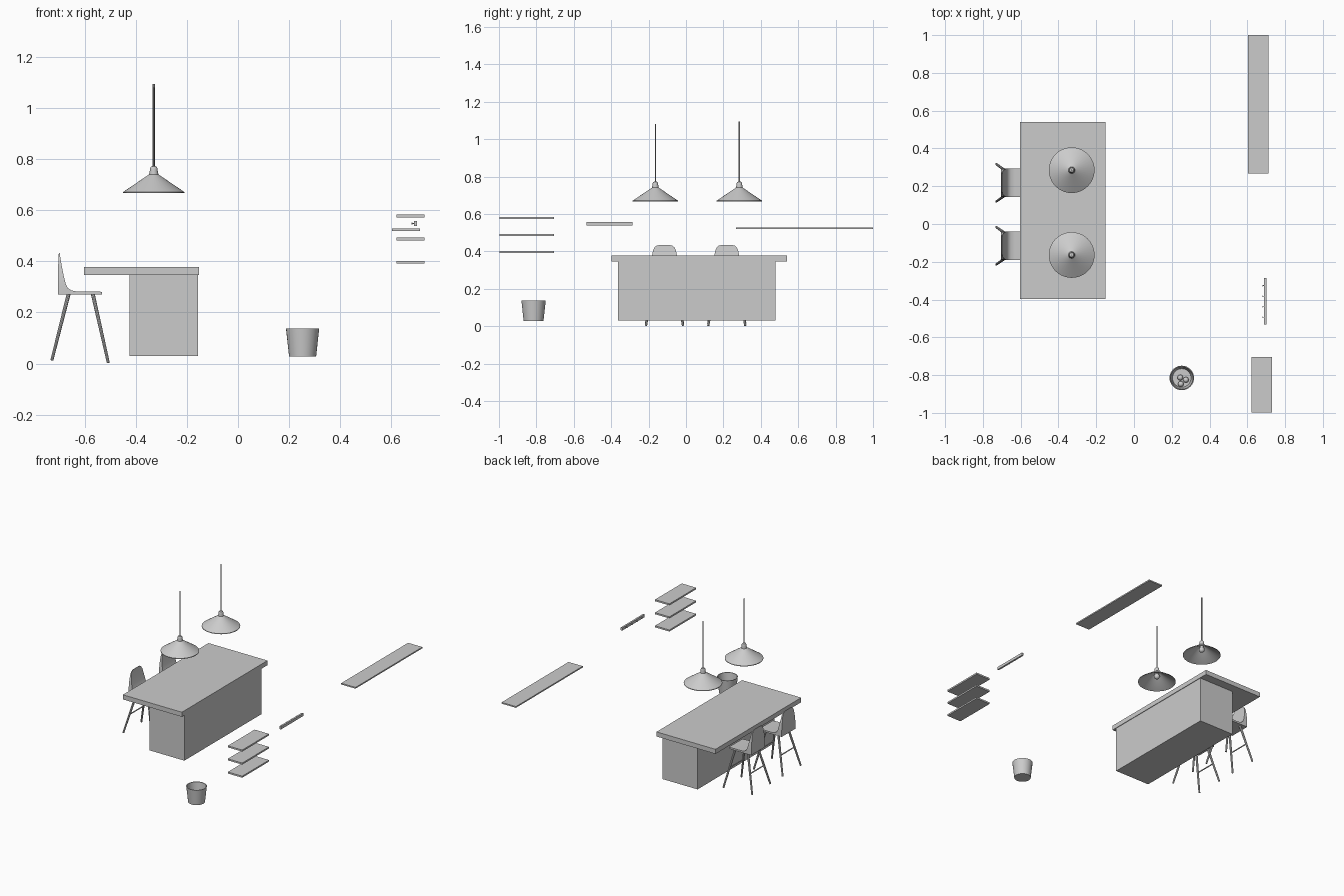
import bpy, bmesh, math
from mathutils import Vector

if "Cube" in bpy.data.objects:
    bpy.data.objects.remove(bpy.data.objects["Cube"])


def make(name, verts, faces, smooth=False):
    me = bpy.data.meshes.new(name)
    me.from_pydata(verts, [], faces)
    bm = bmesh.new()
    bm.from_mesh(me)
    bmesh.ops.recalc_face_normals(bm, faces=bm.faces)
    bm.to_mesh(me)
    bm.free()
    ob = bpy.data.objects.new(name, me)
    bpy.context.collection.objects.link(ob)
    if smooth:
        bpy.ops.object.select_all(action='DESELECT')
        ob.select_set(True)
        bpy.context.view_layer.objects.active = ob
        bpy.ops.object.shade_smooth_by_angle(angle=math.radians(35))
    return ob


def box(name, x0, x1, y0, y1, z0, z1):
    v = [(x, y, z) for x in (x0, x1) for y in (y0, y1) for z in (z0, z1)]
    f = [(0, 1, 3, 2), (4, 6, 7, 5), (0, 4, 5, 1), (2, 3, 7, 6), (0, 2, 6, 4), (1, 5, 7, 3)]
    return make(name, v, f)


def lathe(name, profile, x, y, n=32, smooth=True, loop=False):
    # revolve (radius, z) points; open ends are capped unless the profile loops
    v, f = [], []
    for r, z in profile:
        for i in range(n):
            a = 2 * math.pi * i / n
            v.append((x + r * math.cos(a), y + r * math.sin(a), z))
    m = len(profile)
    for k in range(m if loop else m - 1):
        a, b = k * n, (k + 1) % m * n
        f += [(a + i, a + (i + 1) % n, b + (i + 1) % n, b + i) for i in range(n)]
    if not loop:
        f += [tuple(range(n)), tuple(range((m - 1) * n, m * n))]
    return make(name, v, f, smooth)


def rod(name, p, q, r0, r1, n=10):
    p, q = Vector(p), Vector(q)
    rot = (q - p).to_track_quat('Z', 'Y')
    v = []
    for c, r in ((p, r0), (q, r1)):
        for i in range(n):
            a = 2 * math.pi * i / n
            v.append(c + rot @ Vector((r * math.cos(a), r * math.sin(a), 0)))
    f = [(i, (i + 1) % n, n + (i + 1) % n, n + i) for i in range(n)]
    return make(name, v, f + [tuple(range(n)), tuple(range(n, 2 * n))], True)


def ball(name, c, r):
    pts = [(r * math.sin(math.pi * t / 10), c[2] - r * math.cos(math.pi * t / 10)) for t in range(1, 10)]
    return lathe(name, pts, c[0], c[1], 16)


# Island
box("island_top", -0.604, -0.152, -0.397, 0.54, 0.347, 0.379)
box("island_body", -0.424, -0.156, -0.364, 0.479, 0.03, 0.347)

# Stool seat: front face outline (x, z, half width) with matching rear points
FRONT = [(-0.533, 0.281, 0.072), (-0.56, 0.282, 0.075), (-0.63, 0.282, 0.075),
         (-0.652, 0.286, 0.075), (-0.666, 0.295, 0.075), (-0.675, 0.312, 0.075),
         (-0.683, 0.345, 0.072), (-0.690, 0.38, 0.066), (-0.694, 0.405, 0.061),
         (-0.697, 0.422, 0.053), (-0.698, 0.431, 0.042), (-0.699, 0.434, 0.028)]


def stool(tag, y):
    v, f = [], []
    for i, (x, z, w) in enumerate(FRONT):
        rx, rz = (x, 0.27) if i < 5 else (-0.705 + max(0, z - 0.37) * 0.05, z - 0.001)
        if i == 4:
            rx = -0.705
        v += [(x, y - w, z), (x, y + w, z), (rx, y + w, rz), (rx, y - w, rz)]
    m = len(FRONT)
    for k in range(m - 1):
        a, b = 4 * k, 4 * k + 4
        f += [(a + j, a + (j + 1) % 4, b + (j + 1) % 4, b + j) for j in range(4)]
    f += [(0, 1, 2, 3), tuple(range(4 * m - 4, 4 * m))]
    make("stool_seat_" + tag, v, f, True)
    for top_x, foot_x, foot_z, part in ((-0.663, -0.729, 0.013, "rear"), (-0.569, -0.508, 0.003, "front")):
        for s in (-1, 1):
            rod("stool_leg_" + part, (top_x, y + s * 0.052, 0.274), (foot_x, y + s * 0.099, foot_z), 0.008, 0.006)
        t = 0.5
        x, w = top_x + (foot_x - top_x) * t, 0.052 + 0.047 * t
        rod("stool_crossbar_" + part, (x, y - w, 0.14), (x, y + w, 0.14), 0.004, 0.004)


stool("left", 0.218)
stool("right", -0.115)

# Pendant lamps
for tag, y, top, r in (("front", -0.164, 1.082, 0.0025), ("back", 0.285, 1.095, 0.004)):
    lathe("lamp_shade_" + tag, [(0.121, 0.667), (0.121, 0.671), (0.018, 0.741), (0.015, 0.739), (0.117, 0.668)],
          -0.33, y, 40, loop=True)
    lathe("lamp_holder_" + tag, [(0.018, 0.736), (0.018, 0.742), (0.015, 0.758), (0.015, 0.764),
                                 (0.011, 0.771), (0.004, 0.774)], -0.33, y)
    ball("lamp_bulb_" + tag, (-0.33, y, 0.708), 0.019)
    lathe("lamp_bulb_neck_" + tag, [(0.012, 0.715), (0.012, 0.74)], -0.33, y, 16)
    lathe("lamp_cord_" + tag, [(r, 0.77), (r, top)], -0.33, y, 8)

# Wall shelves
for i, z in enumerate((0.391, 0.482, 0.572)):
    box("short_shelf_%d" % (i + 1), 0.621, 0.731, -0.998, -0.705, z, z + 0.011)
box("long_shelf", 0.603, 0.712, 0.268, 1.0, 0.519, 0.528)

# Hook rail
box("hook_rail", 0.689, 0.701, -0.532, -0.287, 0.539, 0.558)
for i in range(4):
    y = -0.326 - i * 0.056
    rod("hook_%d" % (i + 1), (0.69, y, 0.549), (0.682, y, 0.549), 0.002, 0.002, 8)
    rod("hook_knob_%d" % (i + 1), (0.683, y, 0.549), (0.679, y, 0.549), 0.004, 0.004, 8)

# Waste bin and its crumpled contents
lathe("bin", [(0.053, 0.028), (0.065, 0.137), (0.060, 0.137), (0.049, 0.035)], 0.253, -0.815, 32)
for i, (dx, dy) in enumerate(((-0.008, 0.002), (0.022, -0.010), (-0.005, -0.032))):
    ball("bin_paper_%d" % (i + 1), (0.253 + dx, -0.815 + dy, 0.05), 0.015)
